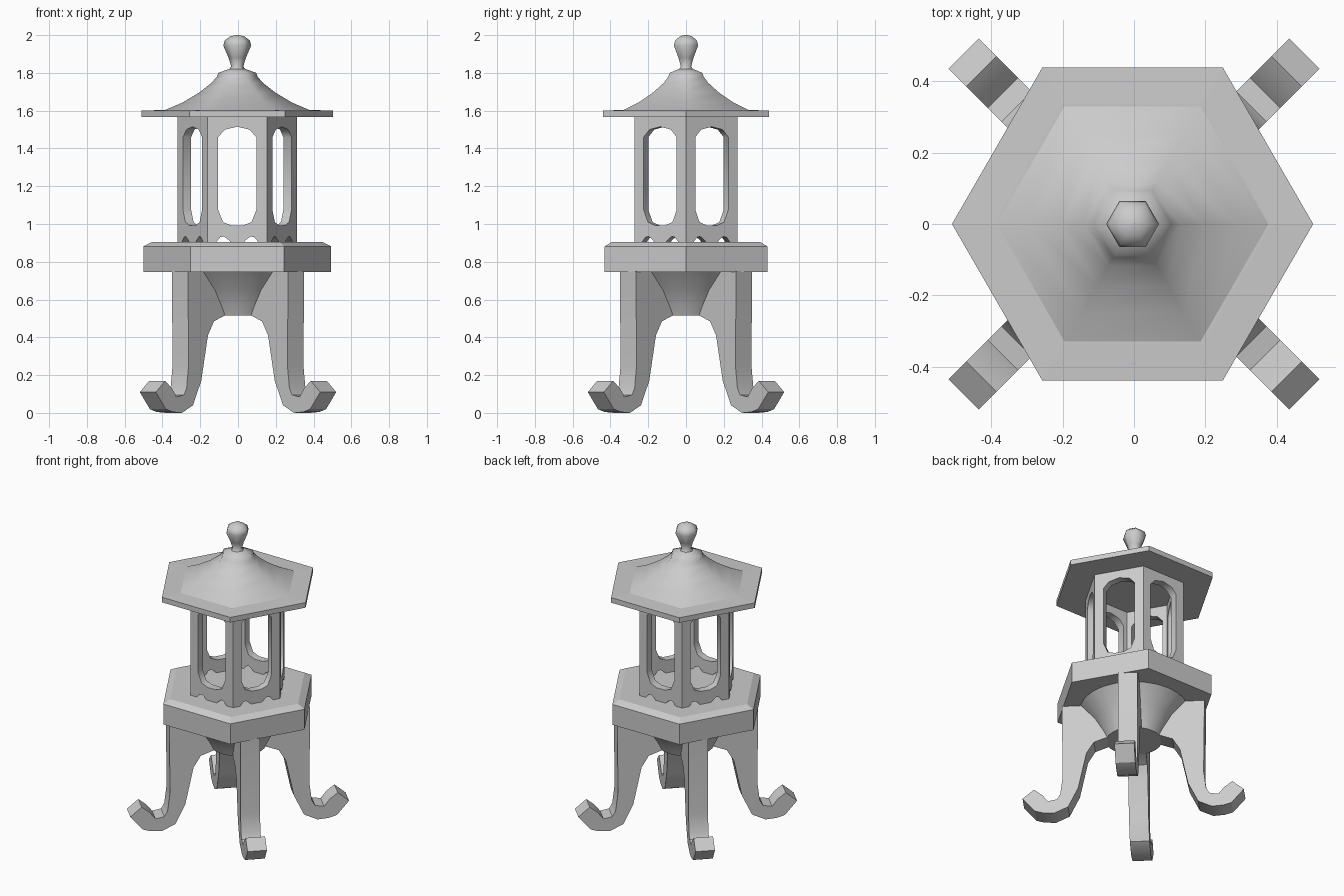
import bpy
import bmesh
from math import cos, sin, pi, radians
from mathutils import Matrix

if "Cube" in bpy.data.objects:
    bpy.data.objects.remove(bpy.data.objects["Cube"])

GREY = (0.6, 0.6, 0.6, 1)
stone = bpy.data.materials.new("grey_stone")
stone.use_nodes = True
stone.diffuse_color = GREY
stone.node_tree.nodes["Principled BSDF"].inputs["Base Color"].default_value = GREY

CX = -0.004  # centre of the hexagonal parts


def finish(name, bm, matrix=None, smooth=None):
    bmesh.ops.recalc_face_normals(bm, faces=bm.faces)
    if matrix:
        bm.transform(matrix)
    mesh = bpy.data.meshes.new(name)
    bm.to_mesh(mesh)
    bm.free()
    mesh.materials.append(stone)
    obj = bpy.data.objects.new(name, mesh)
    bpy.context.collection.objects.link(obj)
    if smooth:
        bpy.ops.object.select_all(action="DESELECT")
        obj.select_set(True)
        bpy.context.view_layer.objects.active = obj
        bpy.ops.object.shade_smooth_by_angle(angle=radians(smooth))
    return obj


def lathe(name, profile, sides=6, smooth=None, x=CX):
    """Stack of regular polygons through (radius, z) points, capped at both ends."""
    bm = bmesh.new()
    rings = [[bm.verts.new((r * cos(2 * pi * i / sides), r * sin(2 * pi * i / sides), z))
              for i in range(sides)] for r, z in profile]
    for a, b in zip(rings, rings[1:]):
        for i in range(sides):
            j = (i + 1) % sides
            bm.faces.new((a[i], a[j], b[j], b[i]))
    bm.faces.new(rings[0])
    bm.faces.new(rings[-1])
    return finish(name, bm, Matrix.Translation((x, 0, 0)), smooth)


def plate(name, outlines, thickness, matrix, smooth=None):
    """Flat outline with holes in the x-z plane, thickened along y."""
    curve = bpy.data.curves.new(name, "CURVE")
    curve.dimensions = "2D"
    curve.fill_mode = "BOTH"
    curve.extrude = thickness / 2
    for points in outlines:
        spline = curve.splines.new("POLY")
        spline.points.add(len(points) - 1)
        for p, (x, z) in zip(spline.points, points):
            p.co = (x, z, 0, 1)
        spline.use_cyclic_u = True
    temp = bpy.data.objects.new(name + "_outline", curve)
    bpy.context.collection.objects.link(temp)
    bpy.context.view_layer.update()
    mesh = bpy.data.meshes.new_from_object(
        temp.evaluated_get(bpy.context.evaluated_depsgraph_get()))
    bm = bmesh.new()
    bm.from_mesh(mesh)
    bpy.data.objects.remove(temp)
    bpy.data.curves.remove(curve)
    bpy.data.meshes.remove(mesh)
    bmesh.ops.remove_doubles(bm, verts=bm.verts, dist=0.0001)
    return finish(name, bm, matrix @ Matrix.Rotation(pi / 2, 4, "X"), smooth)


def mirrored(half):
    return half + [(-x, z) for x, z in reversed(half) if x > 0]


# Legs: four curled feet set on the diagonals, joined under an arch
leg = [(0, 0.75), (0.435, 0.75), (0.43, 0.25), (0.445, 0.13), (0.465, 0.095),
       (0.52, 0.085), (0.555, 0.13), (0.605, 0.17), (0.675, 0.11), (0.60, 0.02),
       (0.55, 0.005), (0.48, 0), (0.397, 0.04), (0.335, 0.17), (0.285, 0.41),
       (0.24, 0.485), (0.16, 0.515), (0, 0.52)]
for i, name in enumerate(("back_left", "back_right", "front_right", "front_left")):
    plate(name + "_leg", [leg], 0.12, Matrix.Rotation(pi / 4 + i * pi / 2, 4, "Z"), 30)

# Flared web between the legs
lathe("leg_web", [(0.17, 0.515), (0.19, 0.56), (0.24, 0.65), (0.33, 0.75)], 24, 40, 0)

# Hexagonal platform with a chamfered rim
lathe("platform", [(0.497, 0.745), (0.497, 0.882), (0.45, 0.906)])

# Lantern walls: six panels with a tall window and a notched foot
outer = mirrored([(0.032, 0.9), (0.045, 0.915), (0.07, 0.934), (0.09, 0.93), (0.115, 0.9),
                  (0.158, 0.9), (0.158, 1.57)])
window = mirrored([(0.03, 0.992), (0.075, 1.01), (0.101, 1.075), (0.101, 1.46),
                   (0.065, 1.5), (0, 1.515)])
for i in range(6):
    place = (Matrix.Translation((CX, 0, 0)) @ Matrix.Rotation(i * pi / 3, 4, "Z")
             @ Matrix.Translation((0, -0.2485, 0)))
    plate("wall_panel_%d" % (i + 1), [outer, window], 0.05, place)

# Roof: thin eave slab sweeping up to a small cap
lathe("roof_eave", [(0.506, 1.566), (0.506, 1.6), (0.39, 1.604)])
lathe("roof", [(0.39, 1.6), (0.29, 1.643), (0.2, 1.697), (0.135, 1.748),
               (0.108, 1.78), (0.1, 1.8), (0.045, 1.82), (0.03, 1.825)], smooth=55)

# Finial knob
lathe("finial", [(0.045, 1.815), (0.032, 1.835), (0.046, 1.88), (0.074, 1.945),
                 (0.066, 1.972), (0.038, 1.993), (0.01, 2.0)], smooth=62)
